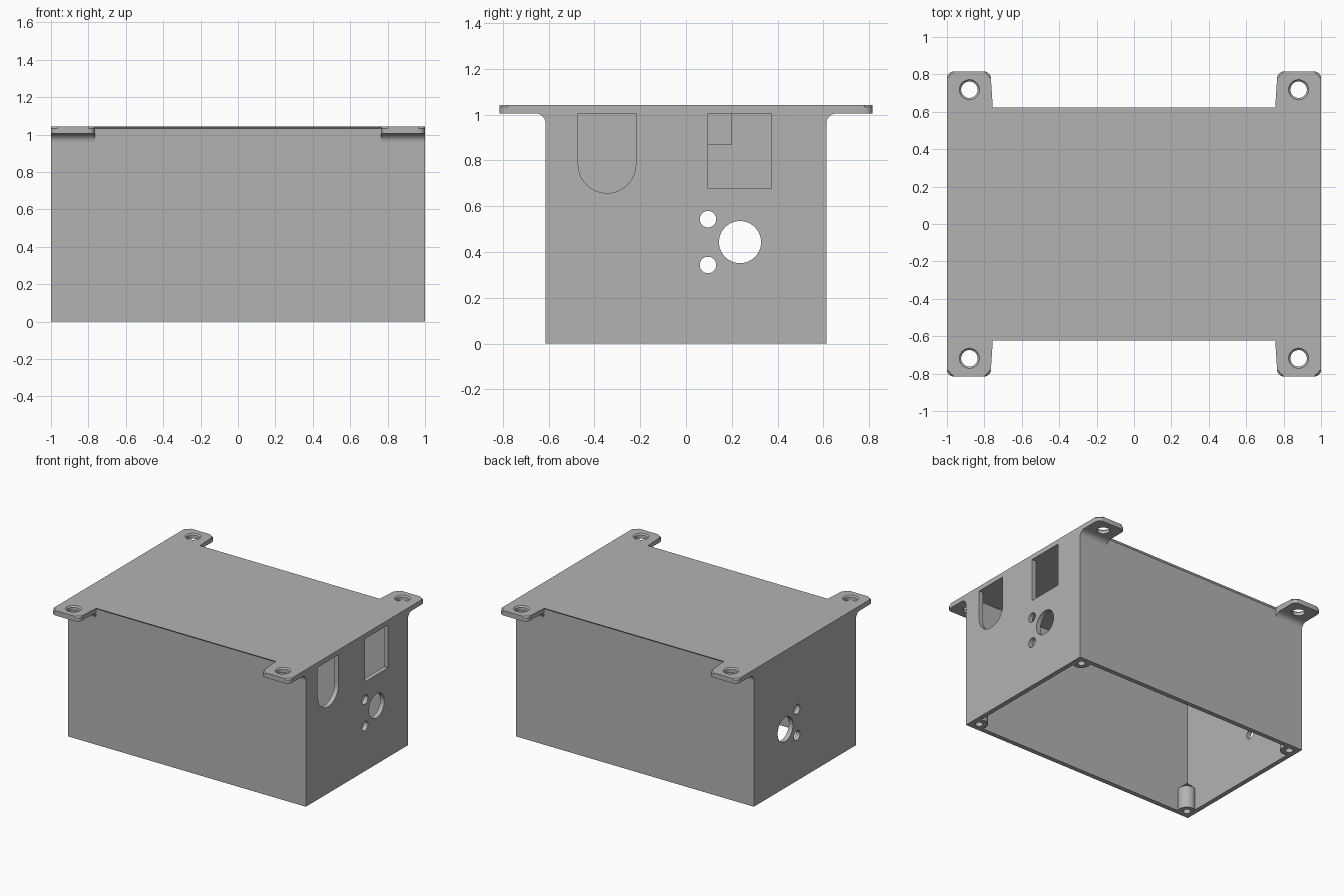
import bpy, bmesh
from math import sin, cos, pi
from mathutils import Vector

if "Cube" in bpy.data.objects:
    bpy.data.objects.remove(bpy.data.objects["Cube"])

grey = bpy.data.materials.new("plain grey")
grey.use_nodes = True
grey.diffuse_color = (0.45, 0.45, 0.45, 1)
grey.node_tree.nodes["Principled BSDF"].inputs["Base Color"].default_value = grey.diffuse_color

HALF_X, HALF_Y, WALL = 1.0, 0.613, 0.035
PLATE_Z, TOP = 1.005, 1.042
TAB_X, TAB_Y = 0.765, 0.815
CORNERS = [(sx, sy) for sx in (-1, 1) for sy in (-1, 1)]


def finish(name, bm):
    bmesh.ops.recalc_face_normals(bm, faces=bm.faces)
    mesh = bpy.data.meshes.new(name)
    bm.to_mesh(mesh)
    bm.free()
    mesh.materials.append(grey)
    obj = bpy.data.objects.new(name, mesh)
    bpy.context.collection.objects.link(obj)
    return obj


def prism(bm, points, axis, low, high):
    """Extrude a 2D outline along x or z."""
    place = (lambda p, h: (h, *p)) if axis == "x" else (lambda p, h: (*p, h))
    bottom = [bm.verts.new(place(p, low)) for p in points]
    top = [bm.verts.new(place(p, high)) for p in points]
    bm.faces.new(bottom[::-1])
    cap = bm.faces.new(top)
    n = len(points)
    for i in range(n):
        j = (i + 1) % n
        bm.faces.new((bottom[i], bottom[j], top[j], top[i]))
    return cap


def arc(cx, cy, r, start, end, steps):
    angles = [start + (end - start) * i / steps for i in range(steps + 1)]
    return [(cx + r * cos(a), cy + r * sin(a)) for a in angles]


def circle(cx, cy, r, steps=48):
    return arc(cx, cy, r, 0, 2 * pi, steps)[:-1]


def rect(x0, x1, y0, y1):
    return [(x0, y0), (x1, y0), (x1, y1), (x0, y1)]


def cone(bm, x, y, z0, z1, r0, r1):
    made = bmesh.ops.create_cone(bm, cap_ends=True, segments=48, radius1=r0, radius2=r1, depth=z1 - z0)
    bmesh.ops.translate(bm, verts=made["verts"], vec=Vector((x, y, (z0 + z1) / 2)))


def cut(obj, bm):
    """Subtract the shapes in bm, then discard them."""
    tool = finish("cutter", bm)
    tool.hide_render = True
    mod = obj.modifiers.new("cut", "BOOLEAN")
    mod.operation, mod.solver, mod.object = "DIFFERENCE", "EXACT", tool
    bpy.context.view_layer.objects.active = obj
    bpy.ops.object.modifier_apply(modifier=mod.name)
    bpy.data.objects.remove(tool)


def smooth(obj):
    bpy.ops.object.select_all(action="DESELECT")
    obj.select_set(True)
    bpy.context.view_layer.objects.active = obj
    bpy.ops.object.shade_smooth_by_angle(angle=0.5)


# Walls: an open box
bm = bmesh.new()
prism(bm, rect(-HALF_X, HALF_X, -HALF_Y, HALF_Y), "z", 0, PLATE_Z)
walls = finish("box_walls", bm)
bm = bmesh.new()
prism(bm, rect(WALL - HALF_X, HALF_X - WALL, WALL - HALF_Y, HALF_Y - WALL), "z", -0.1, 1.1)
cut(walls, bm)

# Round holes through both end walls, slot and window through one
bm = bmesh.new()
for y, z, r in ((0.236, 0.443, 0.092), (0.096, 0.543, 0.036), (0.096, 0.343, 0.036)):
    prism(bm, circle(y, z, r), "x", -1.1, 1.1)
slot = arc(-0.345, 0.783, 0.126, pi, 2 * pi, 24) + [(-0.219, 1.1), (-0.471, 1.1)]
prism(bm, slot, "x", 0.9, 1.1)
prism(bm, rect(0.096, 0.374, 0.678, 1.1), "x", 0.9, 1.1)
cut(walls, bm)
smooth(walls)

# Top plate with four rounded tabs and a chamfered upper edge
R = 0.035
quarter = [(TAB_X, HALF_Y), (TAB_X, TAB_Y - R)]
quarter += arc(TAB_X + R, TAB_Y - R, R, pi, pi / 2, 6)[1:]
quarter += arc(HALF_X - R, TAB_Y - R, R, pi / 2, 0, 6)
right = quarter + [(x, -y) for x, y in reversed(quarter)]
outline = right + [(-x, y) for x, y in reversed(right)]
bm = bmesh.new()
cap = prism(bm, outline, "z", PLATE_Z, TOP)
bmesh.ops.bevel(bm, geom=list(cap.edges), offset=0.01, segments=1, affect="EDGES")
plate = finish("top_plate", bm)

# Screw holes with a small countersink
bm = bmesh.new()
for sx, sy in CORNERS:
    prism(bm, circle(sx * 0.88, sy * 0.718, 0.044), "z", 0.9, 1.1)
cut(plate, bm)
bm = bmesh.new()
for sx, sy in CORNERS:
    cone(bm, sx * 0.88, sy * 0.718, TOP - 0.012, TOP + 0.012, 0.042, 0.066)
cut(plate, bm)
smooth(plate)

# Fillets under the tabs
F = 0.045
for sx, sy in CORNERS:
    curve = arc(HALF_Y + F, PLATE_Z - F, F, pi, pi / 2, 8)
    profile = [(sy * y, z) for y, z in curve + [(HALF_Y, PLATE_Z)]]
    bm = bmesh.new()
    prism(bm, profile, "x", *sorted((sx * TAB_X, sx * HALF_X)))
    smooth(finish("tab_fillet", bm))

# Corner screw posts, tapering into the corner above
for sx, sy in CORNERS:
    x, y = sx * (HALF_X - 0.064), sy * (HALF_Y - 0.064)
    bm = bmesh.new()
    cone(bm, x, y, 0, 0.17, 0.062, 0.062)
    post = finish("screw_post", bm)
    bm = bmesh.new()
    prism(bm, circle(x, y, 0.027, 24), "z", -0.1, 0.14)
    cut(post, bm)
    smooth(post)
    bm = bmesh.new()
    base = [bm.verts.new((px, py, 0.17)) for px, py in circle(x, y, 0.062)]
    tip = bm.verts.new((sx * (HALF_X - WALL), sy * (HALF_Y - WALL), 0.25))
    bm.faces.new(base)
    for i, v in enumerate(base):
        bm.faces.new((v, base[(i + 1) % len(base)], tip))
    smooth(finish("post_taper", bm))

# Block hanging inside under the plate
bm = bmesh.new()
prism(bm, rect(-0.2, 0.2, -0.2, 0.2), "z", 0.867, PLATE_Z)
finish("inner_block", bm)
